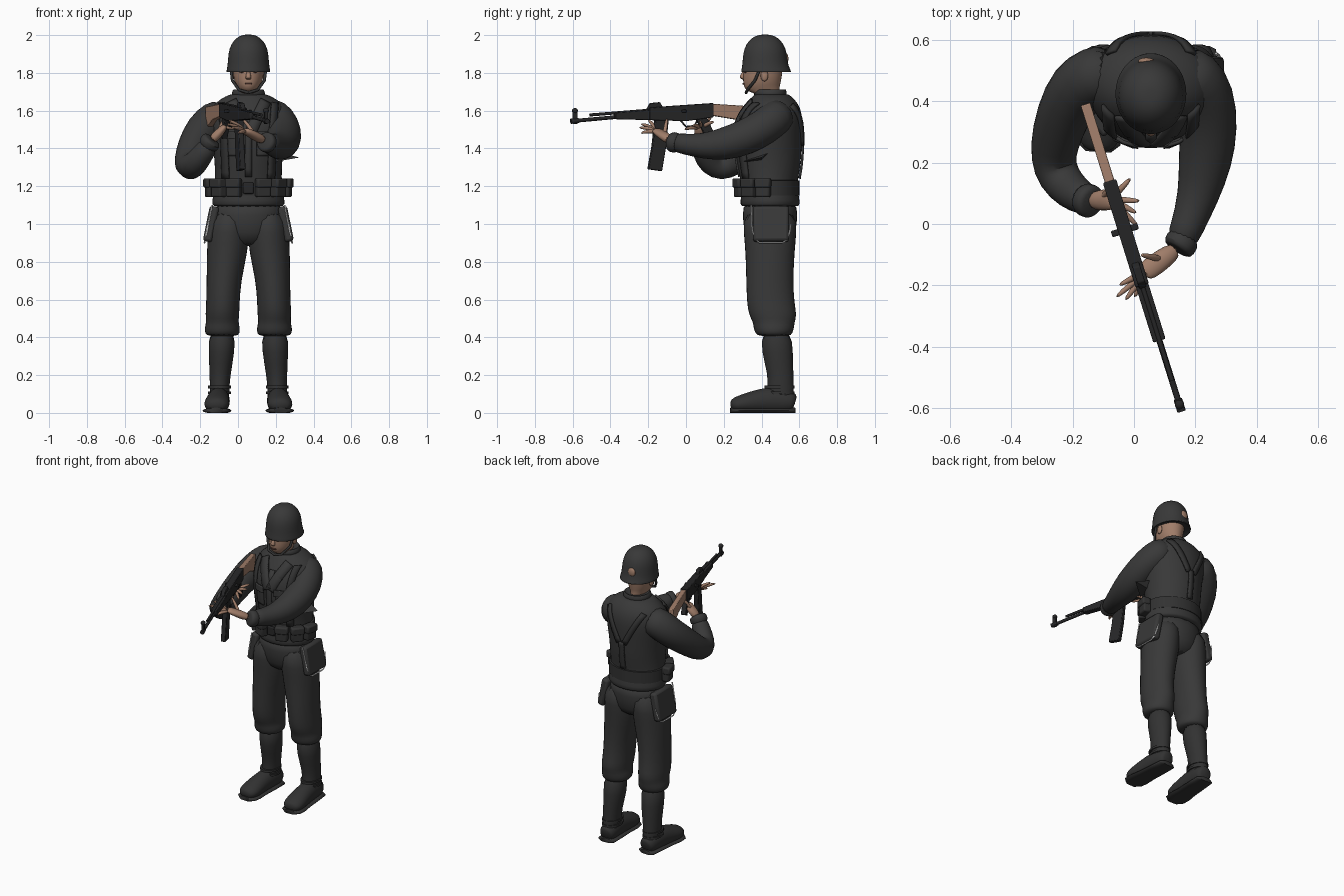
import bpy, bmesh, math
from mathutils import Vector, Matrix
from mathutils.bvhtree import BVHTree

if "Cube" in bpy.data.objects:
    bpy.data.objects.remove(bpy.data.objects["Cube"])

CX = 0.055  # body midline


def material(name, *rgb):
    m = bpy.data.materials.new(name)
    m.use_nodes = True
    m.diffuse_color = (*rgb, 1)
    m.node_tree.nodes["Principled BSDF"].inputs["Base Color"].default_value = (*rgb, 1)
    return m


CLOTH = material("charcoal cloth", .04, .04, .04)
LEATHER = material("dark leather", .032, .032, .032)
STEEL = material("gun steel", .02, .02, .021)
SKIN = material("tan skin", .36, .21, .145)
DARK_SKIN = material("brown features", .13, .06, .045)
WHITE = material("white piping", .8, .8, .8)


def finish(name, bm, mat, subsurf=0, bevel=0, angle=40):
    bmesh.ops.recalc_face_normals(bm, faces=bm.faces[:])
    me = bpy.data.meshes.new(name)
    bm.to_mesh(me)
    bm.free()
    me.materials.append(mat)
    ob = bpy.data.objects.new(name, me)
    bpy.context.collection.objects.link(ob)
    bpy.ops.object.select_all(action='DESELECT')
    ob.select_set(True)
    bpy.context.view_layer.objects.active = ob
    bpy.ops.object.shade_smooth_by_angle(angle=math.radians(angle))
    if bevel:
        mod = ob.modifiers.new("soft edges", 'BEVEL')
        mod.width, mod.segments = bevel, 2
    if subsurf:
        mod = ob.modifiers.new("smooth", 'SUBSURF')
        mod.levels = mod.render_levels = subsurf
    return ob


def loft(name, rings, mat, flat=False, n=16, subsurf=1, floor=None):
    """Skin rings (x, y, z, half width, half height); flat keeps them horizontal."""
    bm = bmesh.new()
    cs = [Vector(r[:3]) for r in rings]
    loops = []
    for i, r in enumerate(rings):
        u, v = Vector((1, 0, 0)), Vector((0, 1, 0))
        if not flat:
            t = (cs[min(i + 1, len(cs) - 1)] - cs[max(i - 1, 0)]).normalized()
            u = t.cross(Vector((0, 0, 1)))
            u = u.normalized() if u.length > .05 else Vector((1, 0, 0))
            v = u.cross(t)
        loop = []
        for k in range(n):
            a = math.tau * k / n
            p = cs[i] + u * r[3] * math.cos(a) + v * r[-1] * math.sin(a)
            if floor is not None:
                p.z = max(p.z, floor)
            loop.append(bm.verts.new(p))
        loops.append(loop)
    for a, b in zip(loops, loops[1:]):
        for k in range(n):
            bm.faces.new((a[k], a[(k + 1) % n], b[(k + 1) % n], b[k]))
    bm.faces.new(loops[0])
    bm.faces.new(loops[-1])
    return finish(name, bm, mat, subsurf, angle=60)


def column(name, rows, mat, dx=0, **kw):
    """Upright part on the midline; rows are (z, y, half width, half depth)."""
    return loft(name, [(CX + dx, y, z, a, b) for z, y, a, b in rows], mat, flat=True, **kw)


def rod(name, pts, r, mat, n=8):
    return loft(name, [(*p, r) for p in pts], mat, n=n, subsurf=0)


def box(name, loc, size, mat, turn=0, tilt=0, bevel=.006):
    bm = bmesh.new()
    bmesh.ops.create_cube(bm, size=1, matrix=Matrix.Translation(loc) @ Matrix.Rotation(turn, 4, 'Z')
                          @ Matrix.Rotation(tilt, 4, 'Y') @ Matrix.Diagonal((*size, 1)))
    return finish(name, bm, mat, bevel=bevel)


def ball(name, loc, size, mat):
    bm = bmesh.new()
    bmesh.ops.create_uvsphere(bm, u_segments=14, v_segments=9, radius=1,
                              matrix=Matrix.Translation(loc) @ Matrix.Diagonal((*size, 1)))
    return finish(name, bm, mat, angle=60)


# Jacket and collar
jacket = column("jacket", [
    (1.09, .445, .185, .15), (1.1, .445, .195, .16), (1.15, .445, .19, .155), (1.2, .44, .178, .145),
    (1.3, .44, .178, .168), (1.4, .435, .187, .178), (1.5, .437, .205, .182), (1.58, .45, .212, .168),
    (1.64, .46, .185, .135), (1.68, .455, .115, .1), (1.69, .45, .085, .085)], CLOTH, n=24)
column("collar", [(1.66, .45, .1, .095), (1.7, .445, .088, .088), (1.72, .45, .08, .08),
                  (1.7, .45, .07, .07)], CLOTH)
bpy.context.view_layer.update()
surface = BVHTree.FromObject(jacket, bpy.context.evaluated_depsgraph_get())


def ribbon(name, pts, width, mat, side=-1, lift=.008):
    """Strip laid on the jacket along (offset, z) points; side -1 is the front."""
    bm = bmesh.new()
    rows = []
    for (x0, z0), (x1, z1) in zip(pts, pts[1:]):
        d = Vector((x1 - x0, z1 - z0)).normalized() * width / 2
        for k in range(9):
            f = k / 8
            row = []
            for e in (-1, 0, 1):
                x, z = CX + x0 + (x1 - x0) * f - d.y * e, z0 + (z1 - z0) * f + d.x * e
                hit = surface.ray_cast(Vector((x, 2 * side, z)), Vector((0, -side, 0)))[0]
                if hit:
                    row.append(bm.verts.new(hit + Vector((0, side * lift, 0))))
            if len(row) == 3:
                rows.append(row)
    for a, b in zip(rows, rows[1:]):
        for k in (0, 1):
            bm.faces.new((a[k], a[k + 1], b[k + 1], b[k]))
    ob = finish(name, bm, mat)
    mod = ob.modifiers.new("thickness", 'SOLIDIFY')
    mod.thickness, mod.offset = .012, 0


ribbon("jacket_placket", [(0, 1.6), (0, 1.25)], .035, CLOTH, lift=.003)
for s, side in ((-1, "right"), (1, "left")):
    ribbon(side + "_lapel", [(s * .09, 1.65), (s * .05, 1.57), (s * .01, 1.48)], .06, CLOTH)
    ribbon(side + "_chest_pocket", [(s * .09, 1.47), (s * .09, 1.36)], .09, CLOTH, lift=.006)
    ribbon(side + "_pocket_flap", [(s * .09, 1.49), (s * .09, 1.45)], .1, CLOTH, lift=.014)
    ribbon(side + "_front_strap", [(s * .14, 1.64), (s * .13, 1.5), (s * .12, 1.24)], .035, LEATHER, lift=.014)
    ribbon(side + "_back_strap", [(s * .13, 1.63), (s * .02, 1.42)], .035, LEATHER, side=1)
ribbon("rear_centre_strap", [(0, 1.43), (0, 1.24)], .035, LEATHER, side=1)

# Belt with ammunition pouches
column("belt", [(z, .443, .188 + e, .158 + e) for z, e in
                ((1.15, -.01), (1.152, 0), (1.23, 0), (1.232, -.01))], LEATHER, n=24, subsurf=0)
box("belt_buckle", (CX, .28, 1.19), (.055, .015, .06), STEEL)
for s, side in ((-1, "right"), (1, "left")):
    for i in range(3):
        a = math.radians(22 + 28 * i)
        out = Vector((s * math.sin(a) * .205, -math.cos(a) * .168, 0))
        p = Vector((CX, .443, 1.192)) + out
        box(f"{side}_pouch_{i + 1}", p, (.078, .05, .1), LEATHER, turn=s * a, bevel=.01)
        box(f"{side}_pouch_flap_{i + 1}", p + out * .04 + Vector((0, 0, .025)),
            (.085, .05, .05), LEATHER, turn=s * a, bevel=.01)

# Trousers, hip pockets and boots
column("hips", [(1.13, .445, .18, .145), (1.05, .445, .19, .15), (.95, .445, .18, .14), (.88, .445, .11, .1)], CLOTH)
for s, side in ((-1, "right"), (1, "left")):
    legs = [(1.08, .1, .445, .1, .148), (.95, .106, .445, .112, .143), (.85, .112, .445, .11, .132),
            (.7, .13, .443, .093, .127), (.58, .135, .448, .09, .128), (.52, .138, .46, .092, .13),
            (.48, .138, .465, .086, .112), (.45, .138, .465, .096, .11), (.42, .138, .465, .094, .1),
            (.405, .138, .467, .078, .085)]
    loft(side + "_trouser_leg", [(CX + s * d, y, z, a, b) for z, d, y, a, b in legs], CLOTH, flat=True)
    shaft = [(.44, .14, .478, .075, .083), (.32, .142, .483, .07, .085), (.2, .15, .502, .056, .068),
             (.12, .153, .5, .052, .072), (.05, .153, .5, .055, .075)]
    loft(side + "_boot_shaft", [(CX + s * d, y, z, a, b) for z, d, y, a, b in shaft], LEATHER, flat=True)
    foot = [(.577, .05, .035, .04), (.565, .055, .055, .058), (.47, .07, .06, .075), (.38, .06, .062, .065),
            (.31, .05, .07, .052), (.26, .042, .064, .042), (.235, .038, .035, .025)]
    foot = [(CX + s * (.185 - y * .06), y, *rest) for y, *rest in foot]
    loft(side + "_boot_foot", foot, LEATHER, floor=0)
    loft(side + "_boot_sole", [(x, y, .012, a + .006, .016) for x, y, z, a, b in foot],
         LEATHER, floor=0, subsurf=0)
    for z in (.1, .13):
        column(f"{side}_ankle_strap", [(z, .495, .06, .08), (z + .014, .495, .06, .079)],
               LEATHER, dx=s * .153, subsurf=0)
    box(side + "_hip_pocket", (CX + s * .198, .45, 1.0), (.05, .19, .19), CLOTH, tilt=-s * .2, bevel=.015)
    piping = [(.345, 1.1), (.35, .97), (.365, .92), (.39, .9), (.51, .9), (.535, .915), (.55, .96), (.555, 1.0)]
    rod(side + "_pocket_piping", [(CX + s * (.232 - (z - .9) * .2), y, z) for y, z in piping], .0045, WHITE, 6)

# Head
column("head", [
    (1.62, .455, .06, .062), (1.69, .45, .06, .064), (1.7, .405, .045, .088), (1.735, .4, .07, .1),
    (1.78, .405, .082, .105), (1.85, .41, .088, .108), (1.93, .415, .08, .1)], SKIN)
loft("nose", [(CX, .315, 1.82, .008, .008), (CX, .3, 1.79, .013, .014), (CX, .295, 1.772, .018, .015),
              (CX, .31, 1.763, .012, .01)], SKIN, flat=True, n=8)
box("mouth", (CX, .305, 1.742), (.038, .012, .008), DARK_SKIN, bevel=.002)
for s, side in ((-1, "right"), (1, "left")):
    ball(side + "_ear", (CX + s * .085, .415, 1.785), (.01, .02, .03), SKIN)
    ball(side + "_eye", (CX + s * .034, .315, 1.806), (.014, .008, .006), DARK_SKIN)
    rod(side + "_chin_strap", [(CX + s * .095, .4, 1.84), (CX + s * .085, .365, 1.76),
                              (CX + s * .05, .325, 1.71), (CX, .318, 1.695)], .008, LEATHER)

# Helmet with a worn spot at the back
column("helmet", [
    (1.82, .42, .09, .11), (1.8, .425, .116, .132), (1.805, .425, .119, .136), (1.835, .42, .112, .124),
    (1.88, .418, .109, .119), (1.93, .418, .103, .112), (1.972, .418, .08, .087),
    (1.998, .418, .045, .05), (2.003, .418, .015, .016)], CLOTH, n=20)
ball("helmet_worn_spot", (CX - .015, .53, 1.875), (.027, .012, .03), SKIN)

# Sleeves and cuffs
loft("right_sleeve", [
    (-.06, .5, 1.58, .09), (-.13, .485, 1.555, .1), (-.185, .45, 1.5, .1), (-.235, .35, 1.41, .09),
    (-.262, .25, 1.33, .08), (-.26, .18, 1.295, .074), (-.225, .125, 1.32, .068),
    (-.18, .09, 1.38, .058), (-.145, .075, 1.43, .05)], CLOTH)
loft("right_cuff", [(-.17, .085, 1.4, .058), (-.14, .072, 1.445, .058), (-.135, .07, 1.45, .045)], CLOTH)
loft("left_sleeve", [
    (.14, .5, 1.585, .09), (.2, .48, 1.565, .1), (.235, .42, 1.515, .098), (.245, .31, 1.455, .096),
    (.232, .2, 1.422, .09), (.21, .09, 1.41, .068), (.17, -.02, 1.425, .054),
    (.15, -.06, 1.432, .052)], CLOTH)
loft("left_cuff", [(.17, -.03, 1.425, .058), (.145, -.078, 1.435, .056), (.14, -.085, 1.437, .045)], CLOTH)


def hand(side, wrist, palm, tips):
    w, p = Vector(wrist), Vector(palm)
    loft(side + "_palm", [(*w, .03, .026), (*w.lerp(p, .5), .036, .026), (*p, .038, .02),
                          (*w.lerp(p, 1.15), .025, .012)], SKIN, n=10)
    for i, tip in enumerate(tips):
        t = Vector(tip)
        base = p.lerp(t, .12) if i else w.lerp(p, .5)
        mid = base.lerp(t, .55) + Vector((0, 0, .008))
        loft(f"{side}_finger_{i + 1}", [(*base, .013), (*mid, .011), (*t, .006)], SKIN, n=8)


hand("right", (-.14, .075, 1.44), (-.075, .08, 1.51),
     [(-.06, .14, 1.58), (-.01, .15, 1.54), (.02, .075, 1.54), (.01, .035, 1.52), (.015, -.01, 1.5)])
hand("left", (.14, -.08, 1.44), (.045, -.15, 1.49),
     [(.02, -.1, 1.56), (-.05, -.2, 1.55), (-.06, -.24, 1.53), (-.03, -.25, 1.51), (.0, -.24, 1.48)])


# Rifle, drawn in side profile along its slanted axis
def on_axis(y, z):
    return Vector((-.036 - y * .313, y, z))


def plate(name, outline, width, mat=STEEL):
    bm = bmesh.new()
    off = Vector((.954, .3, 0)) * width / 2
    a, b = ([bm.verts.new(on_axis(*p) + off * e) for p in outline] for e in (-1, 1))
    bm.faces.new(a)
    bm.faces.new(b)
    for k in range(len(a)):
        j = (k + 1) % len(a)
        bm.faces.new((a[k], a[j], b[j], b[k]))
    return finish(name, bm, mat, bevel=.004)


plate("receiver", [(.14, 1.565), (.14, 1.64), (-.08, 1.625), (-.2, 1.615), (-.2, 1.55), (0, 1.545)], .045)
plate("handguard", [(-.19, 1.605), (-.38, 1.59), (-.38, 1.555), (-.19, 1.55)], .042)
plate("rear_sight", [(-.12, 1.61), (-.14, 1.645), (-.19, 1.64), (-.21, 1.605)], .025)
plate("magazine", [(-.095, 1.55), (-.165, 1.55), (-.18, 1.41), (-.202, 1.29), (-.13, 1.28), (-.11, 1.4)], .03)
plate("pistol_grip", [(.05, 1.56), (.11, 1.56), (.15, 1.47), (.11, 1.45)], .032)
plate("stock", [(.13, 1.575), (.13, 1.637), (.39, 1.62), (.39, 1.5), (.28, 1.55)], .032, SKIN)
plate("front_sight_base", [(-.575, 1.53), (-.575, 1.6), (-.6, 1.6), (-.6, 1.53)], .018)
plate("bolt_handle", [(-.01, 1.59), (-.01, 1.605), (-.03, 1.605), (-.03, 1.59)], .09)
rod("barrel", [on_axis(-.36, 1.567), on_axis(-.61, 1.544)], .01, STEEL)
rod("muzzle", [on_axis(-.57, 1.548), on_axis(-.61, 1.544)], .014, STEEL)
rod("gas_tube", [on_axis(-.2, 1.602), on_axis(-.51, 1.577)], .008, STEEL)
rod("trigger_guard", [on_axis(.06, 1.55), on_axis(.045, 1.52), on_axis(0, 1.515), on_axis(-.03, 1.55)], .005, STEEL)
ball("front_sight_hood", on_axis(-.588, 1.6), (.016, .016, .014), STEEL)

# Stiff cloth point sticking out at the left side
bm = bmesh.new()
corners = [bm.verts.new(p) for p in ((.2, .3, 1.33), (.325, .4, 1.352), (.2, .45, 1.385), (.2, .4, 1.335))]
bmesh.ops.convex_hull(bm, input=corners)
finish("left_cloth_point", bm, CLOTH)
